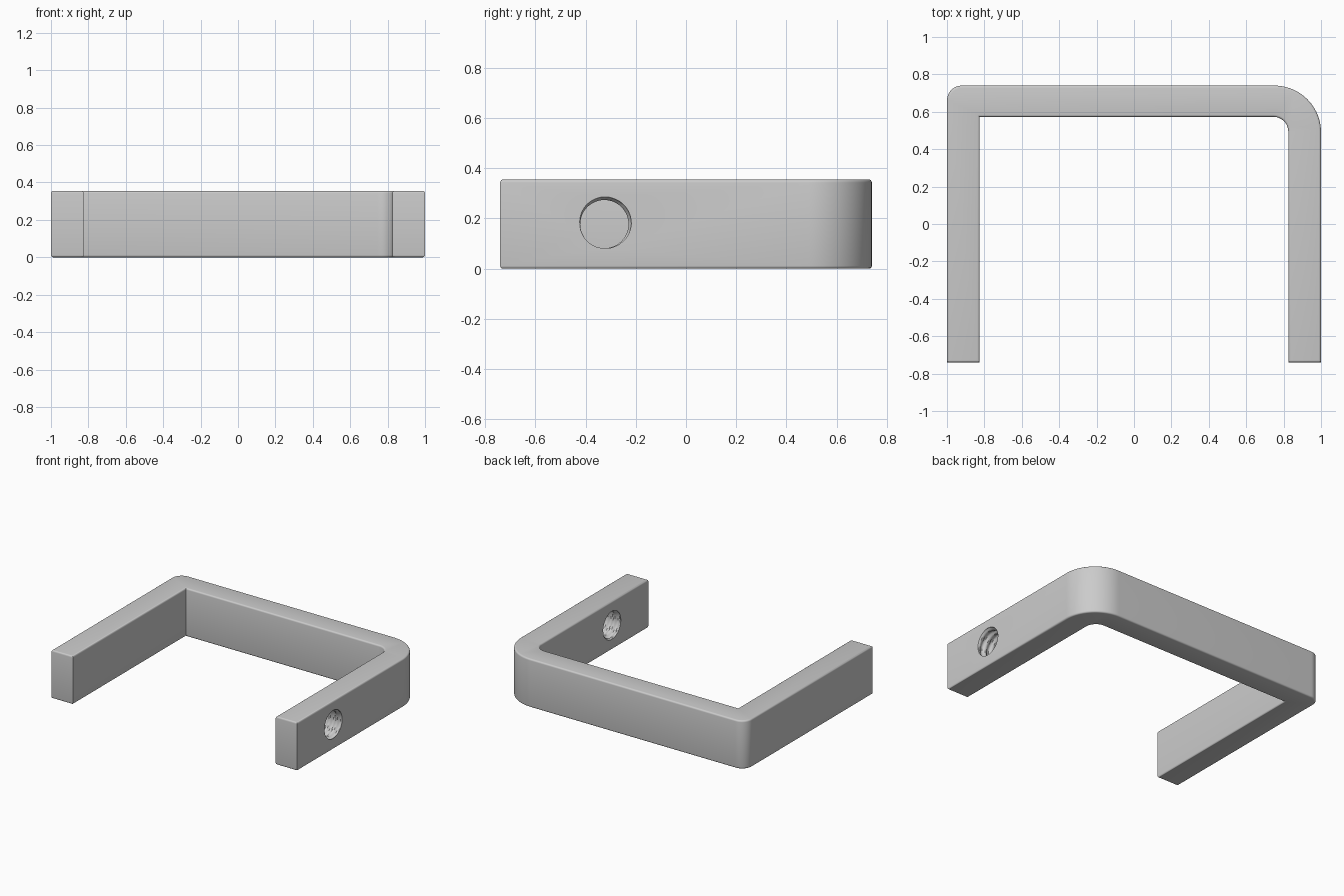
import bpy, bmesh, math

cube = bpy.data.objects.get("Cube")
if cube:
    bpy.data.objects.remove(cube, do_unlink=True)

HEIGHT = 0.355
WALL = 0.175
FRONT, BACK = -0.74, 0.74
EDGE = 0.012

grey = bpy.data.materials.new("plain grey")
grey.use_nodes = True
colour = (0.6, 0.6, 0.6, 1)
grey.diffuse_color = colour
grey.node_tree.nodes["Principled BSDF"].inputs["Base Color"].default_value = colour


def make_object(name, bm):
    bmesh.ops.recalc_face_normals(bm, faces=bm.faces)
    mesh = bpy.data.meshes.new(name)
    bm.to_mesh(mesh)
    bm.free()
    mesh.materials.append(grey)
    obj = bpy.data.objects.new(name, mesh)
    bpy.context.collection.objects.link(obj)
    return obj


def arc(cx, cy, radius, start, end, steps):
    """Points along a corner arc, angles in degrees."""
    for i in range(steps + 1):
        a = math.radians(start + (end - start) * i / steps)
        yield (cx + radius * math.cos(a), cy + radius * math.sin(a))


# U-shaped outline: wide bend on the left, tight corner on the right
inner = 1 - WALL
inner_back = BACK - 0.167
big, small = 0.25, 0.08
outline = [(1, FRONT)]
outline += arc(1 - big, BACK - big, big, 0, 90, 24)
outline += arc(-1 + small, BACK - small, small, 90, 180, 12)
outline += [(-1, FRONT), (-inner, FRONT), (-inner, inner_back)]
outline += arc(inner - small, inner_back - small, small, 90, 0, 12)
outline += [(inner, FRONT)]

# Extrude the outline and round its top and bottom rims
bm = bmesh.new()
base = bm.faces.new([bm.verts.new((x, y, 0)) for x, y in outline])
top = bmesh.ops.extrude_face_region(bm, geom=[base], use_keep_orig=True)
for v in top["geom"]:
    if isinstance(v, bmesh.types.BMVert):
        v.co.z = HEIGHT
bmesh.ops.recalc_face_normals(bm, faces=bm.faces)
rims = [e for e in bm.edges if abs(e.verts[0].co.z - e.verts[1].co.z) < 0.001]
bmesh.ops.bevel(bm, geom=rims, offset=EDGE, segments=4, profile=0.5, affect="EDGES")
bracket = make_object("bracket", bm)

# Threaded cutter: a cylinder whose radius follows a helix
SIDES, PITCH, STEPS = 48, 0.056, 8
CREST, ROOT = 0.096, 0.109
x_start, x_end = inner - 0.03, 1.03
rows = int((x_end - x_start) / PITCH * STEPS)
bm = bmesh.new()
rings = []
for r in range(rows + 1):
    x = x_start + r * PITCH / STEPS
    ring = []
    for s in range(SIDES):
        turn = s / SIDES
        phase = (r / STEPS - turn) % 1
        wave = min(1, max(0, 1.5 - abs(4 * phase - 2)))
        radius = CREST + (ROOT - CREST) * wave
        a = turn * math.tau
        ring.append(bm.verts.new((x, -0.325 + radius * math.cos(a),
                                  HEIGHT / 2 + radius * math.sin(a))))
    rings.append(ring)
for low, high in zip(rings, rings[1:]):
    for s in range(SIDES):
        n = (s + 1) % SIDES
        bm.faces.new((low[s], low[n], high[n], high[s]))
bm.faces.new(rings[0])
bm.faces.new(rings[-1])
bmesh.ops.triangulate(bm, faces=bm.faces)
cutter = make_object("thread_cutter", bm)
cutter.hide_render = True
cutter.hide_viewport = False

# Cut the threaded hole through the left arm
cut = bracket.modifiers.new("threaded hole", "BOOLEAN")
cut.operation = "DIFFERENCE"
cut.solver = "EXACT"
cut.object = cutter
bpy.ops.object.select_all(action="DESELECT")
bpy.context.view_layer.objects.active = bracket
bracket.select_set(True)
bpy.ops.object.modifier_apply(modifier=cut.name)
bpy.data.objects.remove(cutter, do_unlink=True)

# Smooth bends, crisp edges
bpy.ops.object.shade_smooth_by_angle(angle=math.radians(30))
